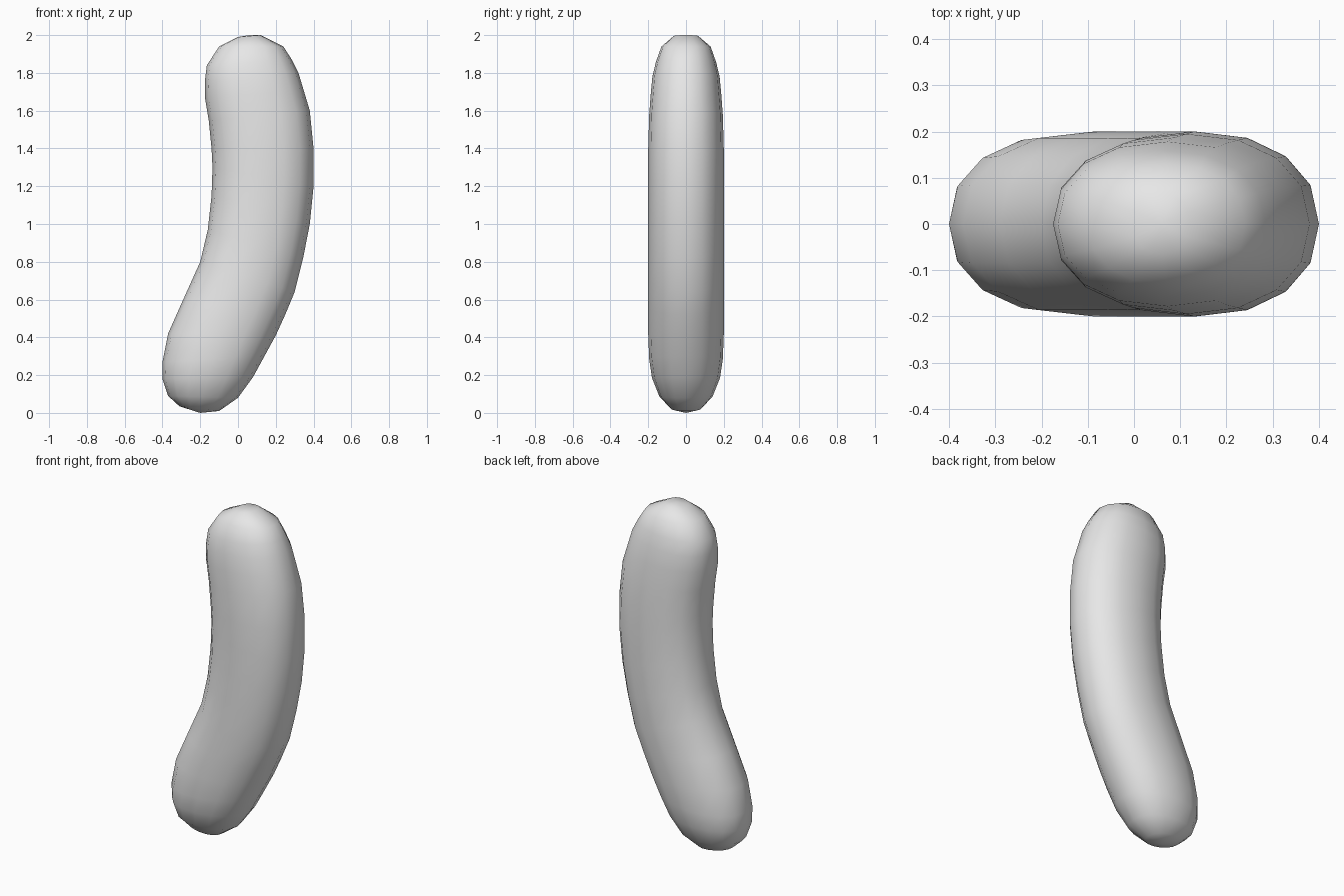
import bpy
import bmesh
from math import cos, sin, tau, copysign

cube = bpy.data.objects.get("Cube")
if cube:
    bpy.data.objects.remove(cube, do_unlink=True)

SIDES = 16
ROUNDNESS = 0.9  # below one gives slightly fuller corners than an ellipse

# Cross-sections from bottom to top:
# inner edge x, z, outer edge x, z, half depth
SECTIONS = [
    (-.31, .035, -.1, .01, .08),
    (-.37, .09, 0, .08, .14),
    (-.4, .18, .08, .19, .18),
    (-.4, .27, .14, .3, .195),
    (-.37, .42, .2, .41, .2),
    (-.29, .6, .25, .52, .2),
    (-.2, .8, .3, .64, .2),
    (-.16, .97, .345, .82, .2),
    (-.14, 1.15, .38, 1, .2),
    (-.135, 1.3, .4, 1.2, .2),
    (-.14, 1.4, .4, 1.4, .2),
    (-.155, 1.55, .38, 1.6, .195),
    (-.175, 1.67, .35, 1.7, .187),
    (-.175, 1.76, .32, 1.8, .178),
    (-.165, 1.84, .285, 1.87, .16),
    (-.1, 1.94, .24, 1.94, .13),
    (0, 1.99, .12, 2, .065),
]


def soften(value):
    """Push a sine or cosine value outward for a fuller section."""
    return copysign(abs(value) ** ROUNDNESS, value)


def add_ring(bm, inner_x, inner_z, outer_x, outer_z, depth):
    """Add one tilted rounded section between its inner and outer edge."""
    ring = []
    for i in range(SIDES):
        angle = tau * i / SIDES
        across = (1 + soften(cos(angle))) / 2
        x = inner_x + (outer_x - inner_x) * across
        z = inner_z + (outer_z - inner_z) * across
        ring.append(bm.verts.new((x, depth * soften(sin(angle)), z)))
    return ring


def close_end(bm, ring, tip):
    """Close a ring with a fan to a tip point."""
    pole = bm.verts.new(tip)
    for i in range(SIDES):
        bm.faces.new((ring[i], ring[(i + 1) % SIDES], pole))


# Curved body: loft the sections and close both ends
bm = bmesh.new()
rings = [add_ring(bm, *section) for section in SECTIONS]
for lower, upper in zip(rings, rings[1:]):
    for i in range(SIDES):
        j = (i + 1) % SIDES
        bm.faces.new((lower[i], lower[j], upper[j], upper[i]))
close_end(bm, rings[0], (-.2, 0, 0))
close_end(bm, rings[-1], (.06, 0, 2))
bmesh.ops.recalc_face_normals(bm, faces=bm.faces)
for face in bm.faces:
    face.smooth = True

mesh = bpy.data.meshes.new("curved_body")
bm.to_mesh(mesh)
bm.free()
body = bpy.data.objects.new("curved_body", mesh)
bpy.context.collection.objects.link(body)

# Plain light grey surface
grey = bpy.data.materials.new("light_grey")
grey.use_nodes = True
colour = (.8, .8, .8, 1)
grey.diffuse_color = colour
grey.node_tree.nodes["Principled BSDF"].inputs["Base Color"].default_value = colour
mesh.materials.append(grey)
